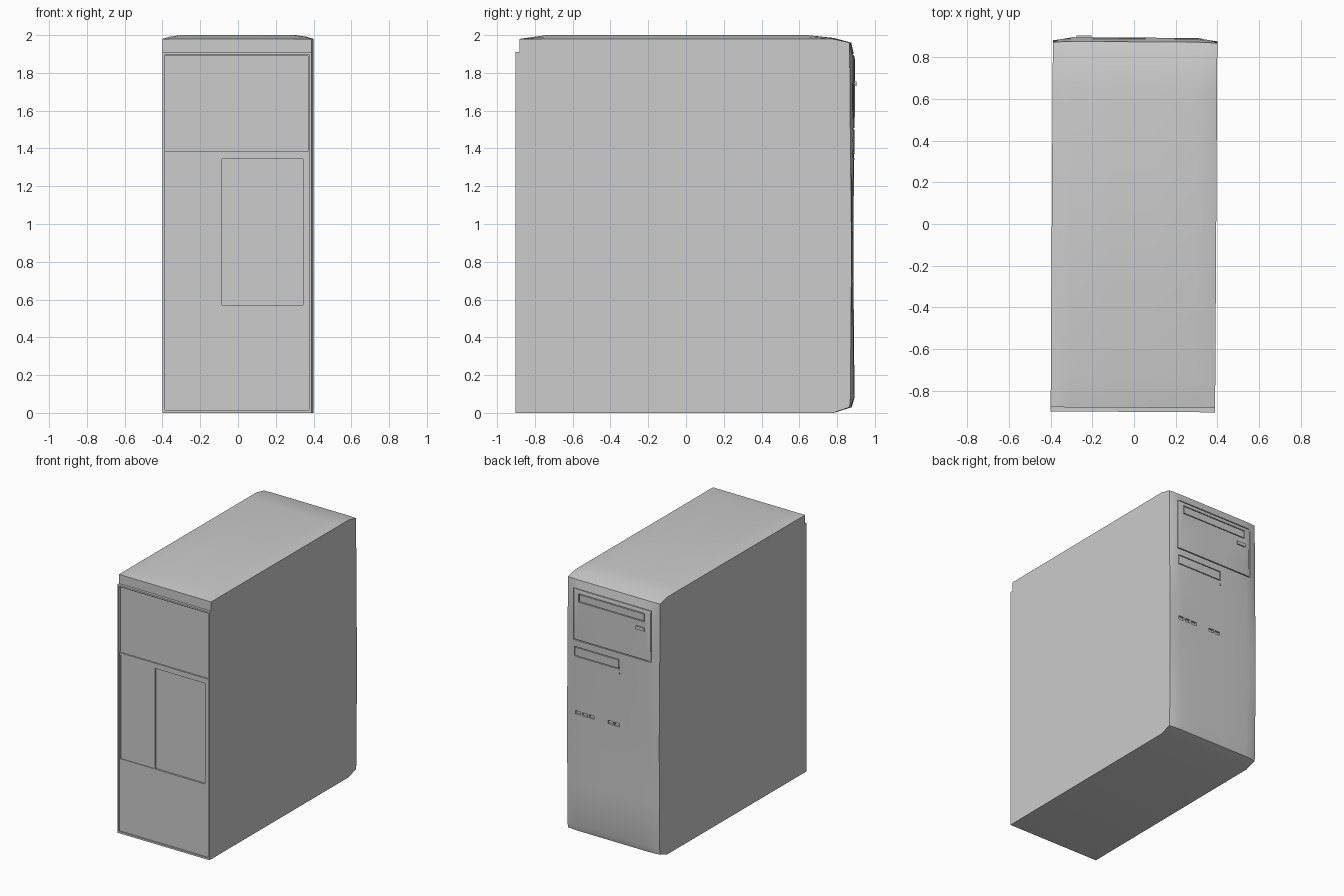
import bpy, bmesh, math

if "Cube" in bpy.data.objects:
    bpy.data.objects.remove(bpy.data.objects["Cube"])

H = 0.394          # half width
TILT = math.radians(-0.35)   # the whole tower sits very slightly turned


def new_object(name, bm):
    bm.normal_update()
    bmesh.ops.recalc_face_normals(bm, faces=bm.faces[:])
    if bm.calc_volume(signed=True) < 0:
        bmesh.ops.reverse_faces(bm, faces=bm.faces[:])
    me = bpy.data.meshes.new(name)
    bm.to_mesh(me)
    bm.free()
    ob = bpy.data.objects.new(name, me)
    bpy.context.collection.objects.link(ob)
    return ob


def box(name, x, y, z):
    bm = bmesh.new()
    bmesh.ops.create_cube(bm, size=1)
    for v in bm.verts:
        for i, (a, b) in enumerate((x, y, z)):
            v.co[i] = a if v.co[i] < 0 else b
    return new_object(name, bm)


def section(t):
    """Side profile (y, z); t is 0 at the side edges and 1 on the crown."""
    pts = [(-0.9, 0), (-0.9, 1.91), (-0.88, 1.91), (-0.88, 1.98)]
    # crowned lid
    pts += [(-0.74, 1.98 + 0.02 * t), (0.64, 1.98 + 0.02 * t), (0.78, 1.98 + 0.005 * t)]
    # bowed bezel: z, edge y, bulge
    for z, y, b in ((1.96, .868, .005), (1.87, .869, .024), (1.6, .871, .021),
                    (1.3, .874, .014), (.95, .878, .006), (.75, .878, .006),
                    (.4, .875, .013), (.08, .873, .017), (.03, .868, .008)):
        pts.append((y + b * t, z))
    return pts + [(0.78, 0)]


# case: profile lofted across the width
bm = bmesh.new()
rows = []
for x, t in ((-H, 0), (-.36, .55), (-.3, 1), (-.1, 1), (.1, 1), (.3, 1), (.36, .55), (H, 0)):
    rows.append([bm.verts.new((x, y, z)) for y, z in section(t)])
n = len(rows[0])
for a, b in zip(rows, rows[1:]):
    for i in range(n):
        j = (i + 1) % n
        bm.faces.new((a[i], a[j], b[j], b[i]))
bm.faces.new(rows[0])
bm.faces.new(rows[-1])
case = new_object("case", bm)


def apply_difference(ob, tool):
    """Cut tool out of ob, trying the next solver if one fails."""
    m = ob.modifiers.new("cut", 'BOOLEAN')
    m.operation = 'DIFFERENCE'
    m.object = tool
    before = len(ob.data.polygons)
    for solver in ('EXACT', 'MANIFOLD', 'FLOAT'):
        m.solver = solver
        bpy.context.view_layer.update()
        dg = bpy.context.evaluated_depsgraph_get()
        me = bpy.data.meshes.new_from_object(ob.evaluated_get(dg))
        if len(me.polygons) > before:
            break
    ob.modifiers.remove(m)
    if len(me.polygons) > before:
        ob.data = me
    bpy.data.objects.remove(tool)


def cut(x, y, z):
    apply_difference(case, box("cutter", x, y, z))


def groove(x0, x1, z0, z1, y, w=0.007):
    """Rectangular outline groove in the bezel."""
    outer = box("cutter", (x0, x1), (y, 0.95), (z0, z1))
    inner = box("inner", (x0 + w, x1 - w), (y - 0.1, 1.0), (z0 + w, z1 - w))
    apply_difference(outer, inner)
    apply_difference(case, outer)


# connector side: rimmed recess, deeper upper bay, port plate and slot bay
cut((-.382, .382), (-1, -.89), (.014, 1.897))
cut((-.380, .375), (-1, -.88), (1.385, 1.89))
cut((-.375, -.085), (-1, -.884), (.57, 1.37))
cut((-.08, .35), (-1, -.876), (.57, 1.345))

# bezel: drive bay, disc tray, floppy slot, ports
groove(-.335, .335, 1.5, 1.9, .88)
groove(-.28, .285, 1.80, 1.865, .88, .006)
groove(-.06, .325, 1.375, 1.45, .876, .006)
for px in (.295, .2375, .18, .02, -.035):
    cut((px - .022, px + .022), (.868, .95), (.928, .954))

# buttons
eject = box("eject_button", (-.28, -.21), (.88, .902), (1.73, 1.755))
power = box("power_button", (-.065, -.052), (.87, .893), (1.338, 1.35))

# shading and slight turn
bpy.ops.object.select_all(action='DESELECT')
case.select_set(True)
bpy.context.view_layer.objects.active = case
bpy.ops.object.shade_smooth_by_angle(angle=math.radians(20))
for ob in (case, eject, power):
    ob.rotation_euler.z = TILT
